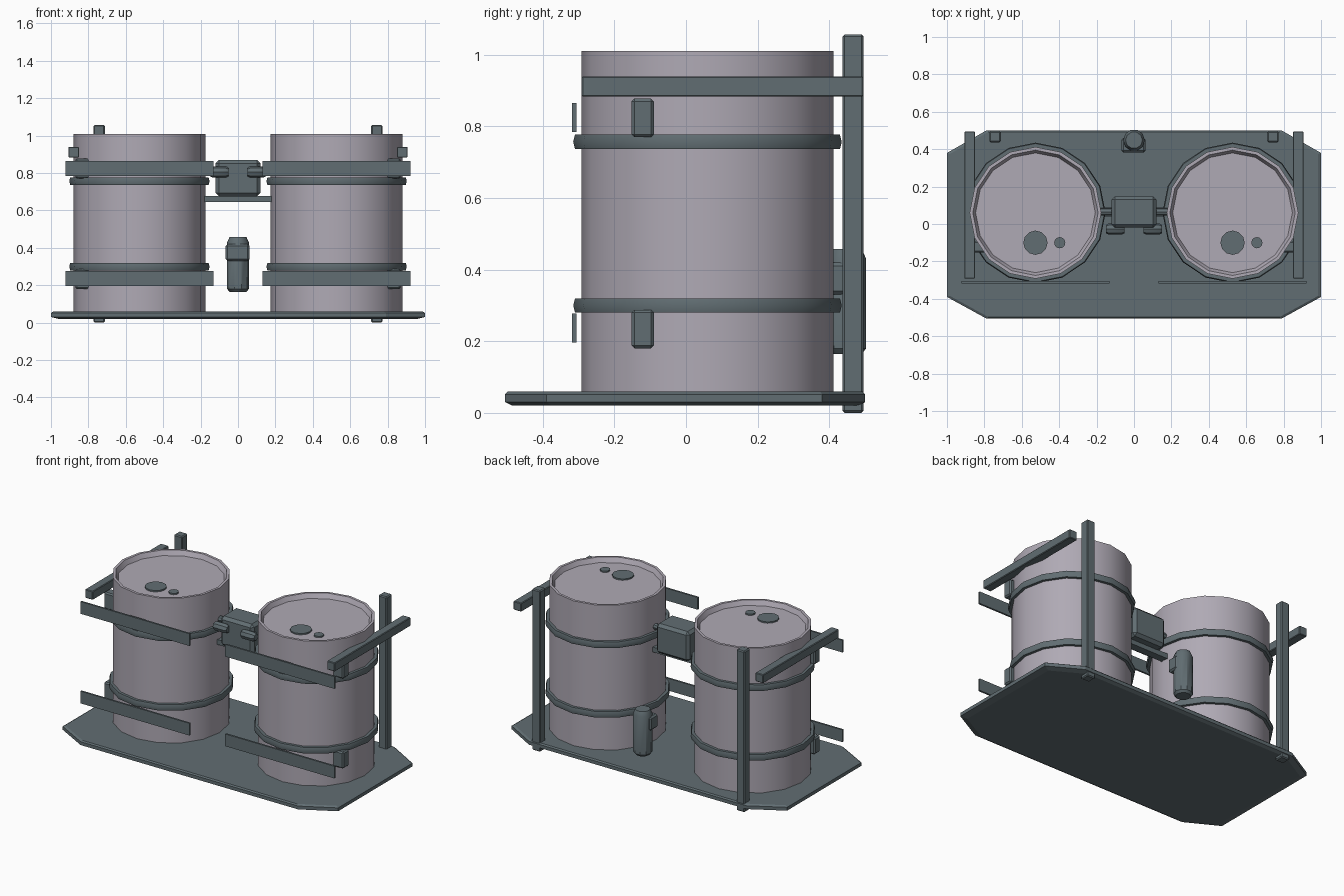
import bpy, bmesh, math
from mathutils import Matrix

if "Cube" in bpy.data.objects:
    bpy.data.objects.remove(bpy.data.objects["Cube"])


def material(name, rgb):
    m = bpy.data.materials.new(name)
    m.diffuse_color = (*rgb, 1)
    m.use_nodes = True
    m.node_tree.nodes["Principled BSDF"].inputs["Base Color"].default_value = m.diffuse_color
    return m


DRUM = material("pale_grey_drum", (0.43, 0.40, 0.46))
STEEL = material("dark_slate_steel", (0.12, 0.155, 0.17))


def finish(name, bm, mat, smooth=False):
    bmesh.ops.recalc_face_normals(bm, faces=bm.faces)
    me = bpy.data.meshes.new(name)
    bm.to_mesh(me)
    bm.free()
    me.materials.append(mat)
    ob = bpy.data.objects.new(name, me)
    bpy.context.collection.objects.link(ob)
    if smooth:
        bpy.ops.object.select_all(action='DESELECT')
        ob.select_set(True)
        bpy.context.view_layer.objects.active = ob
        bpy.ops.object.shade_smooth_by_angle(angle=math.radians(35))
    return ob


def box(name, x, y, z, mat=STEEL, bevel=0.0):
    bm = bmesh.new()
    bmesh.ops.create_cube(bm, size=1)
    for v in bm.verts:
        for i, (a, b) in enumerate((x, y, z)):
            v.co[i] = (a + b) / 2 + v.co[i] * (b - a)
    if bevel:
        bmesh.ops.bevel(bm, geom=bm.edges[:], offset=bevel, segments=1, affect='EDGES')
    return finish(name, bm, mat)


def lathe(name, profile, centre, mat, sides=16, closed=False, rot=None):
    """Revolve (radius, height) points around the vertical axis."""
    bm = bmesh.new()
    rings = []
    for r, h in profile:
        rings.append([bm.verts.new((r * math.cos(2 * math.pi * i / sides),
                                    r * math.sin(2 * math.pi * i / sides), h))
                      for i in range(sides)])
    pairs = list(zip(rings, rings[1:]))
    if closed:
        pairs.append((rings[-1], rings[0]))
    for a, b in pairs:
        for i in range(sides):
            j = (i + 1) % sides
            bm.faces.new((a[i], a[j], b[j], b[i]))
    if not closed:
        bm.faces.new(rings[0])
        bm.faces.new(rings[-1])
    if rot:
        bm.transform(rot)
    bm.transform(Matrix.Translation(centre))
    return finish(name, bm, mat, True)


# base plate with clipped corners and a bevelled underside
bm = bmesh.new()
outline = [(-1, -.39), (-.79, -.505), (.79, -.505), (1, -.39),
           (1, .38), (.79, .5), (-.79, .5), (-1, .38)]
rings = [[bm.verts.new((x * s, y * s, z)) for x, y in outline]
         for s, z in ((.96, .02), (1, .03), (1, .052), (.985, .06))]
for a, b in zip(rings, rings[1:]):
    for i in range(8):
        bm.faces.new((a[i], a[(i + 1) % 8], b[(i + 1) % 8], b[i]))
bm.faces.new(rings[0])
bm.faces.new(rings[-1])
finish("base_plate", bm, STEEL)

LID = 0.98
for side, s in (("left", -1), ("right", 1)):
    cx, cy = s * 0.527, 0.06

    def span(a, b):
        return tuple(sorted((s * a, s * b)))

    # drum with a raised rim and recessed lid
    lathe(side + "_drum", [(.352, .05), (.352, 1.01), (.335, 1.01), (.32, LID), (.1, LID)],
          (cx, cy, 0), DRUM)
    # bungs on the lid
    for n, (dx, r) in enumerate(((0, .065), (.13, .03))):
        lathe(f"{side}_bung_{n + 1}", [(r, LID - .005), (r, LID + .009)],
              (cx + dx, -.1, 0), STEEL, 12)
    # hoops, front straps and side clamps at two heights
    for level, hoop, strap, clamp in (("lower", .30, .197, .18), ("upper", .757, .785, .77)):
        lathe(f"{side}_{level}_hoop",
              [(.34, hoop - .02), (.37, hoop - .02), (.375, hoop), (.37, hoop + .02),
               (.34, hoop + .02)], (cx, cy, 0), STEEL, 16, True)
        box(f"{side}_{level}_front_strap", span(.13, .922), (-.318, -.306), (strap, strap + .08))
        box(f"{side}_{level}_clamp", span(.79, .87), (-.152, -.09), (clamp, clamp + .108),
            bevel=.008)
    # side rail and rear post
    box(side + "_rail", span(.85, .907), (-.292, .495), (.883, .94), bevel=.004)
    box(side + "_rear_post", span(.712, .772), (.437, .496), (0, 1.057), bevel=.006)
    # valve knob on the control box
    lathe(side + "_valve_knob", [(.022, -.05), (.03, -.035), (.03, .035), (.022, .05)],
          (s * .1, -.027, .805), STEEL, 8, rot=Matrix.Rotation(math.pi / 2, 4, 'Y'))
    # short pipe from the control box to the drum
    lathe(side + "_pipe", [(.02, -.05), (.02, .05)], (s * .15, .065, .805), STEEL, 8,
          rot=Matrix.Rotation(math.pi / 2, 4, 'Y'))

# control box and cross bar between the drums
box("control_box", (-.12, .12), (-.02, .148), (.675, .87), bevel=.018)
box("cross_bar", (-.19, .19), (.04, .09), (.645, .678))

# rear canister and its bracket
lathe("rear_canister", [(.045, .165), (.058, .18), (.058, .43), (.045, .458)],
      (0, .448, 0), STEEL, 10)
box("canister_bracket", (-.066, .062), (.382, .46), (.33, .42), bevel=.01)
